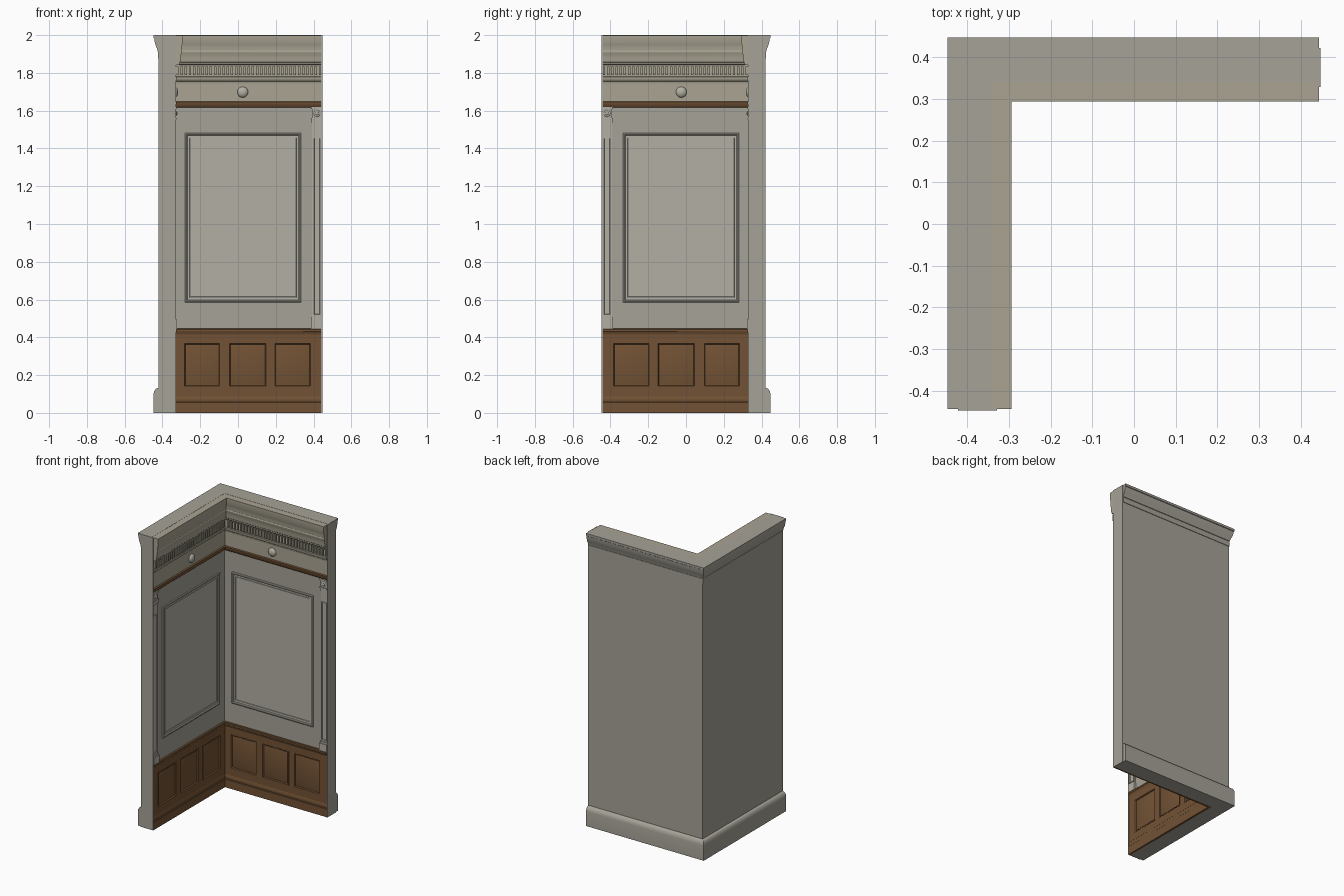
import bpy, bmesh
from math import pi, sin, cos
from mathutils import Matrix

if "Cube" in bpy.data.objects:
    bpy.data.objects.remove(bpy.data.objects["Cube"])

END = 0.443      # free end of each wing
FACE = 0.34      # inner wall face
SWAP = Matrix(((0, -1, 0, 0), (-1, 0, 0, 0), (0, 0, 1, 0), (0, 0, 0, 1)))  # back wing -> left wing


def material(name, rgb):
    m = bpy.data.materials.new(name)
    m.diffuse_color = (*rgb, 1)
    m.use_nodes = True
    m.node_tree.nodes["Principled BSDF"].inputs["Base Color"].default_value = m.diffuse_color
    return m


PLASTER = material("plaster", (0.40, 0.37, 0.29))
OUTER = material("outer_plaster", (0.38, 0.36, 0.31))
PANEL = material("panel_grey", (0.45, 0.43, 0.37))
WOOD = material("wood", (0.17, 0.085, 0.035))


def finish(name, bm, mat, both=True):
    """Copy the geometry to the other wing and make the object."""
    if both:
        dup = bmesh.ops.duplicate(bm, geom=bm.verts[:] + bm.edges[:] + bm.faces[:])
        bmesh.ops.transform(bm, matrix=SWAP,
                            verts=[g for g in dup["geom"] if isinstance(g, bmesh.types.BMVert)])
    bmesh.ops.recalc_face_normals(bm, faces=bm.faces[:])
    mesh = bpy.data.meshes.new(name)
    bm.to_mesh(mesh)
    bm.free()
    mesh.materials.append(mat)
    ob = bpy.data.objects.new(name, mesh)
    bpy.context.collection.objects.link(ob)
    bpy.context.view_layer.objects.active = ob
    bpy.ops.object.select_all(action='DESELECT')
    ob.select_set(True)
    bpy.ops.object.shade_smooth_by_angle(angle=0.6)
    return ob


def loft(bm, rings, closed=False, caps=True):
    """Skin a list of point rings."""
    vs = [[bm.verts.new(p) for p in r] for r in rings]
    pairs = list(zip(vs, vs[1:])) + ([(vs[-1], vs[0])] if closed else [])
    for a, b in pairs:
        for i in range(len(a)):
            j = (i + 1) % len(a)
            bm.faces.new((a[i], a[j], b[j], b[i]))
    if caps and not closed:
        bm.faces.new(vs[0])
        bm.faces.new(vs[-1])


def wall_sweep(name, profile, mat, end=END):
    """Mitred sweep round the L. Profile points are (wing coordinate, z)."""
    bm = bmesh.new()
    loft(bm, [[(c, -end, z) for c, z in profile],
              [(c, -c, z) for c, z in profile],
              [(end, -c, z) for c, z in profile]])
    return finish(name, bm, mat, both=False)


def trim(name, profile, mat):
    """Inner-side moulding. Profile points are (projection, z)."""
    z0, z1 = profile[0][1], profile[-1][1]
    pts = [(-0.004, z0)] + profile + [(-0.004, z1)]
    return wall_sweep(name, [(-FACE + d, z) for d, z in pts], mat)


def box(bm, x0, x1, d0, d1, z0, z1):
    r = lambda d: [(x0, FACE - d, z0), (x1, FACE - d, z0), (x1, FACE - d, z1), (x0, FACE - d, z1)]
    loft(bm, [r(d0), r(d1)])


def frame(bm, x0, x1, z0, z1, profile, filled=False):
    """Rectangular mitred moulding. Profile points are (inset, projection)."""
    loft(bm, [[(x0 + i, FACE - d, z0 + i), (x1 - i, FACE - d, z0 + i),
               (x1 - i, FACE - d, z1 - i), (x0 + i, FACE - d, z1 - i)] for i, d in profile],
         closed=not filled)


def dome(bm, x, z, d, r, depth, seg=20, rings=6):
    loft(bm, [[(x + r * cos(a) * cos(2 * pi * k / seg), FACE - d - depth * sin(a),
                z + r * cos(a) * sin(2 * pi * k / seg)) for k in range(seg)]
              for a in [i * pi / 2 / rings * 0.97 for i in range(rings + 1)]])


# wall core with plates closing the free ends
wall_sweep("wall", [(-0.422, 0), (-FACE, 0), (-FACE, 2), (-0.422, 2)], OUTER)
bm = bmesh.new()
box(bm, 0.4435, 0.447, -0.082, 0.012, 0, 2)
finish("end_caps", bm, OUTER)

# outer skirting, cornice and bead
wall_sweep("outer_skirting", [(-0.42, 0), (-0.447, 0), (-0.447, 0.10), (-0.444, 0.115),
                              (-0.436, 0.126), (-0.428, 0.131), (-0.42, 0.133)], OUTER)
wall_sweep("outer_cornice", [(-0.42, 2), (-0.447, 2), (-0.447, 1.985), (-0.443, 1.982),
                             (-0.441, 1.965), (-0.436, 1.945), (-0.428, 1.928),
                             (-0.426, 1.915), (-0.42, 1.912)], OUTER)
wall_sweep("outer_bead", [(-0.42, 1.875), (-0.4245, 1.877), (-0.4245, 1.912), (-0.42, 1.913)], OUTER)

# inner crown cornice
trim("crown", [(0.028, 1.842), (0.031, 1.846), (0.031, 1.855), (0.034, 1.858), (0.036, 1.88),
               (0.039, 1.90), (0.043, 1.908), (0.043, 1.915), (0.041, 1.918), (0.042, 1.935),
               (0.045, 1.952), (0.047, 1.957), (0.047, 1.999)], PLASTER)

# dentil course with its backing and bed moulding
trim("dentil_backing", [(0.012, 1.775), (0.012, 1.842)], PLASTER)
trim("bed_moulding", [(0.006, 1.745), (0.008, 1.755), (0.014, 1.76), (0.017, 1.768),
                      (0.017, 1.777), (0.012, 1.78)], PLASTER)
bm = bmesh.new()
for i in range(34):
    x = -0.305 + i * 0.0222
    box(bm, x, x + 0.013, 0.011, 0.025, 1.788, 1.834)
finish("dentils", bm, PLASTER)

# frieze, boss and wooden picture rail
trim("frieze", [(0.006, 1.645), (0.006, 1.75)], PLASTER)
bm = bmesh.new()
dome(bm, 0.025, 1.698, 0.005, 0.029, 0.018)
finish("frieze_boss", bm, PANEL)
trim("picture_rail", [(0.006, 1.618), (0.010, 1.622), (0.012, 1.632), (0.014, 1.636),
                      (0.014, 1.645), (0.008, 1.649)], WOOD)

# large wall panel with its double moulding
bm = bmesh.new()
box(bm, -0.275, 0.328, -0.002, 0.002, 0.592, 1.475)
finish("panel_field", bm, PANEL)
bm = bmesh.new()
frame(bm, -0.281, 0.334, 0.585, 1.482,
      [(0, 0), (0, 0.007), (0.004, 0.010), (0.009, 0.010), (0.013, 0.005), (0.013, 0)])
frame(bm, -0.256, 0.309, 0.61, 1.457, [(0, 0), (0.001, 0.005), (0.004, 0.005), (0.006, 0)])
finish("panel_moulding", bm, PANEL)

# pilaster at each free end
P0, P1 = 0.393, END
bm = bmesh.new()
box(bm, P0, P1, 0, 0.006, 0.445, 1.62)
frame(bm, P0 + 0.003, P1 - 0.003, 0.515, 1.46,
      [(0, 0.005), (0, 0.010), (0.007, 0.010), (0.009, 0.005)])
box(bm, P0 - 0.006, P1, 0, 0.016, 0.445, 0.495)
box(bm, P0 - 0.003, P1, 0, 0.012, 0.495, 0.508)
box(bm, P0 - 0.003, P1, 0, 0.012, 1.535, 1.553)
box(bm, P0 - 0.006, P1, 0, 0.015, 1.553, 1.562)
box(bm, P0, P1, 0, 0.011, 1.562, 1.608)
box(bm, P0 - 0.006, P1, 0, 0.015, 1.608, 1.619)
dome(bm, 0.418, 1.585, 0.010, 0.018, 0.005)
dome(bm, 0.418, 1.585, 0.014, 0.009, 0.006)
finish("pilasters", bm, PANEL)

# wooden wainscot: backing, skirting and rails
trim("wainscot_backing", [(0.002, 0), (0.002, 0.44)], WOOD)
trim("wainscot_skirting", [(0.012, 0), (0.012, 0.055), (0.009, 0.058), (0.011, 0.066),
                           (0.011, 0.076), (0.008, 0.086), (0.006, 0.092)], WOOD)
trim("bottom_rail", [(0.008, 0.088), (0.008, 0.137)], WOOD)
trim("top_rail", [(0.008, 0.372), (0.008, 0.425)], WOOD)
trim("chair_rail", [(0.008, 0.415), (0.010, 0.420), (0.012, 0.428), (0.016, 0.432),
                    (0.016, 0.442), (0.012, 0.446)], WOOD)

# stiles and raised panels
bm = bmesh.new()
for x0, x1 in ((-0.335, -0.288), (-0.092, -0.050), (0.152, 0.190), (0.388, END)):
    box(bm, x0, x1, 0, 0.008, 0.13, 0.38)
finish("wainscot_stiles", bm, WOOD)
bm = bmesh.new()
for x0, x1 in ((-0.288, -0.092), (-0.050, 0.152), (0.190, 0.388)):
    frame(bm, x0, x1, 0.137, 0.372, [(0, 0), (0, 0.0095), (0.005, 0.0095), (0.009, 0.003), (0.009, 0)])
    frame(bm, x0 + 0.012, x1 - 0.012, 0.149, 0.36, [(0, 0), (0, 0.003), (0.012, 0.007)], filled=True)
finish("wainscot_panels", bm, WOOD)
